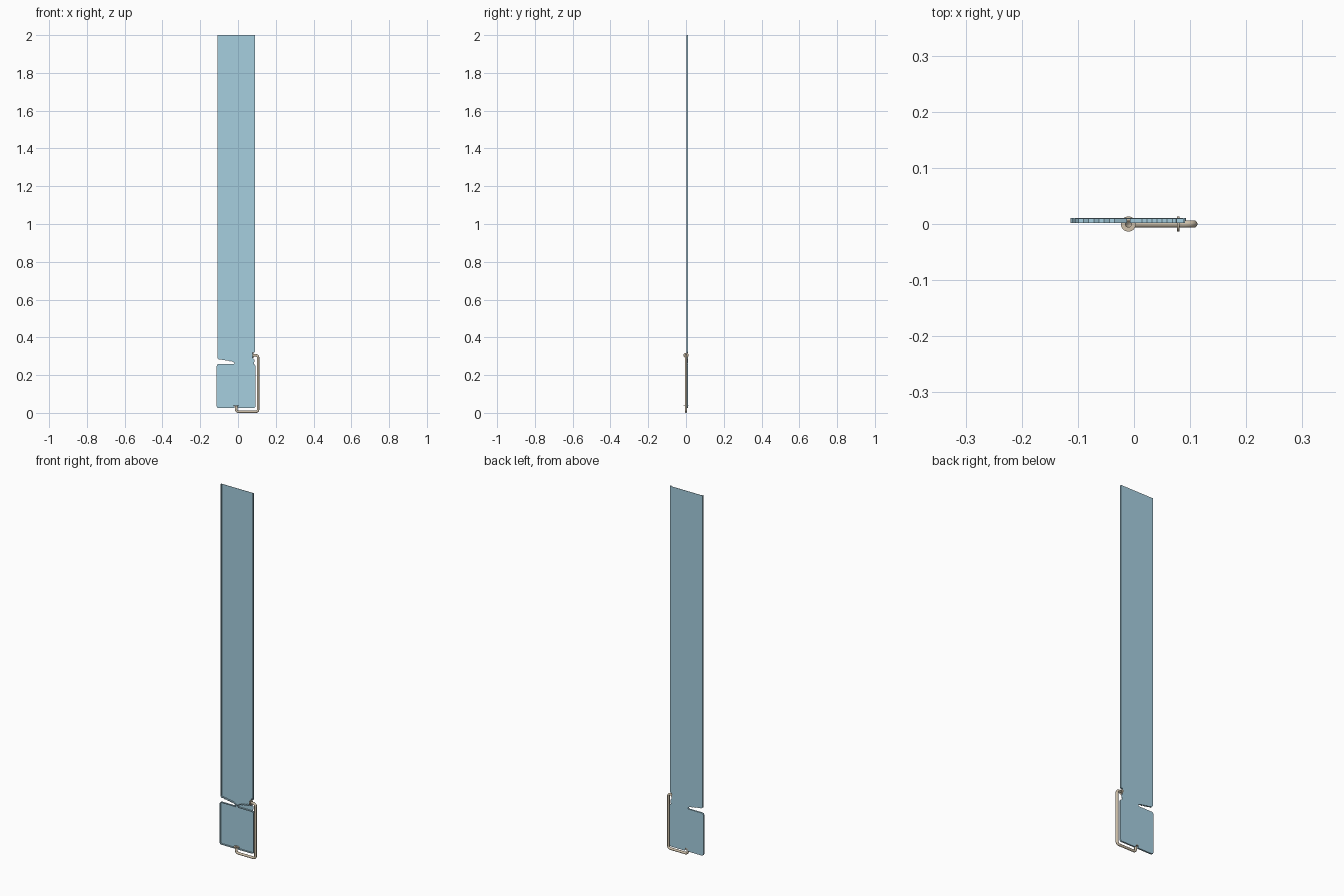
import bpy, bmesh, math
from mathutils import Vector, Matrix

if "Cube" in bpy.data.objects:
    bpy.data.objects.remove(bpy.data.objects["Cube"])


def material(name, color):
    m = bpy.data.materials.new(name)
    m.diffuse_color = color
    m.use_nodes = True
    m.node_tree.nodes["Principled BSDF"].inputs["Base Color"].default_value = m.diffuse_color
    return m


BLUE = material("pale_blue", (0.38, 0.62, 0.74, 1))
TAN = material("tan", (0.62, 0.53, 0.40, 1))
Y_BACK, Y_SHEET, Y_FRONT = 0.0108, 0.0092, 0.002


def finish(name, bm, mat):
    bmesh.ops.recalc_face_normals(bm, faces=bm.faces)
    me = bpy.data.meshes.new(name)
    bm.to_mesh(me)
    bm.free()
    me.materials.append(mat)
    ob = bpy.data.objects.new(name, me)
    bpy.context.collection.objects.link(ob)
    return ob


def plate(name, outline, y0, y1):
    bm = bmesh.new()
    f = bm.faces.new([bm.verts.new((x, y0, z)) for x, z in outline])
    ext = bmesh.ops.extrude_face_region(bm, geom=[f])["geom"]
    bmesh.ops.translate(bm, vec=(0, y1 - y0, 0),
                        verts=[v for v in ext if isinstance(v, bmesh.types.BMVert)])
    if not any(g.normal.y * (y0 - y1) > 0 and len(g.verts) == len(outline) for g in bm.faces):
        bmesh.ops.recalc_face_normals(bm, faces=bm.faces)
    bmesh.ops.triangulate(bm, faces=[g for g in bm.faces if len(g.verts) > 4])
    return finish(name, bm, BLUE)


def wall(name, path, width):
    """Upright rim following a path; width is laid on its left side."""
    pts = [Vector(p) for p in path]
    rows = []
    bm = bmesh.new()
    for i, p in enumerate(pts):
        a = (p - pts[i - 1]).normalized() if i else None
        b = (pts[i + 1] - p).normalized() if i < len(pts) - 1 else a
        a = a or b
        na, nb = Vector((-a.y, a.x)), Vector((-b.y, b.x))
        n = (na + nb).normalized()
        q = p + n * width / max(0.5, n.dot(na))
        rows.append([bm.verts.new(c) for c in (
            (p.x, Y_FRONT, p.y), (q.x, Y_FRONT, q.y),
            (q.x, Y_SHEET, q.y), (p.x, Y_SHEET, p.y))])
    for r, s in zip(rows, rows[1:]):
        for k in range(4):
            j = (k + 1) % 4
            bm.faces.new((r[k], r[j], s[j], s[k]))
    bm.faces.new(rows[0])
    bm.faces.new(rows[-1])
    return finish(name, bm, BLUE)


# Rippled sloping floors of the long upper tray
def ripple(x0, z0, x1, z1, n):
    return [(x0 + (x1 - x0) * i / n,
             z0 + (z1 - z0) * i / n + (0.0015 if i % 2 else -0.0015)) for i in range(n + 1)]


left_path = ([(-0.109, 2.0), (-0.109, 0.292), (-0.106, 0.287)]
             + ripple(-0.100, 0.284, -0.026, 0.271, 8)
             + [(-0.018, 0.265), (-0.022, 0.258), (-0.104, 0.258), (-0.110, 0.255),
                (-0.113, 0.248), (-0.113, 0.034), (-0.110, 0.028), (-0.104, 0.025),
                (-0.022, 0.025), (-0.018, 0.028), (-0.018, 0.036)])
right_floor = ripple(0.078, 0.286, 0.006, 0.271, 8)
lower_right = [(0.084, 0.258), (0.090, 0.255), (0.093, 0.248), (0.093, 0.034),
               (0.090, 0.028), (0.084, 0.025), (0.002, 0.025), (-0.002, 0.028), (-0.002, 0.036)]
inlet = [(0.091, 2.0), (0.091, 0.322), (0.080, 0.319), (0.080, 0.291)]
right_path = inlet + right_floor + [(-0.002, 0.265), (0.002, 0.258)] + lower_right

wall("left_rim", left_path, 0.004)
wall("right_rim", right_path, -0.004)

# Back sheet: slit on the left, solid on the right
plate("back_sheet",
      left_path + lower_right[::-1] + [(0.088, 0.280), (0.080, 0.288)] + inlet[::-1],
      Y_SHEET, Y_BACK)


# Overflow pipe with rounded elbows
def fillet(points, r, n=8):
    p = [Vector(q) for q in points]
    out = [p[0]]
    for a, b, c in zip(p, p[1:], p[2:]):
        u, v = (a - b).normalized(), (c - b).normalized()
        ctr = b + (u + v) * r
        for i in range(n + 1):
            t = i / n * math.pi / 2
            out.append(ctr - v * r * math.cos(t) - u * r * math.sin(t))
    return out + [p[-1]]


R = 0.0066
path = fillet([(-0.010, 0, 0.039), (-0.010, 0, R), (0.1064, 0, R),
               (0.1064, 0, 0.305), (0.078, 0, 0.305)], 0.012)
cu = bpy.data.curves.new("drain_pipe", "CURVE")
cu.dimensions = "3D"
cu.bevel_depth = R
cu.bevel_resolution = 6
sp = cu.splines.new("POLY")
sp.points.add(len(path) - 1)
for pt, co in zip(sp.points, path):
    pt.co = (*co, 1)
cu.materials.append(TAN)
pipe = bpy.data.objects.new("drain_pipe", cu)
bpy.context.collection.objects.link(pipe)
sol = pipe.modifiers.new("bore", "SOLIDIFY")
sol.thickness = 0.001


# Ring flanges at both pipe ends
def flange(name, loc, rot):
    bm = bmesh.new()
    prof = [(0.0056, -0.002), (0.0135, -0.002), (0.0135, 0.002), (0.0056, 0.002)]
    n = 32
    rings = [[bm.verts.new((r * math.cos(2 * math.pi * i / n),
                            r * math.sin(2 * math.pi * i / n), z)) for i in range(n)]
             for r, z in prof]
    for k in range(4):
        a, b = rings[k], rings[(k + 1) % 4]
        for i in range(n):
            j = (i + 1) % n
            bm.faces.new((a[i], a[j], b[j], b[i]))
    bm.transform(Matrix.Translation(loc) @ Matrix.Rotation(rot, 4, "Y"))
    ob = finish(name, bm, TAN)
    bpy.context.view_layer.objects.active = ob
    ob.select_set(True)
    bpy.ops.object.shade_smooth_by_angle()
    ob.select_set(False)


flange("outlet_flange", (-0.010, 0, 0.038), 0)
flange("inlet_flange", (0.079, 0, 0.305), math.pi / 2)
